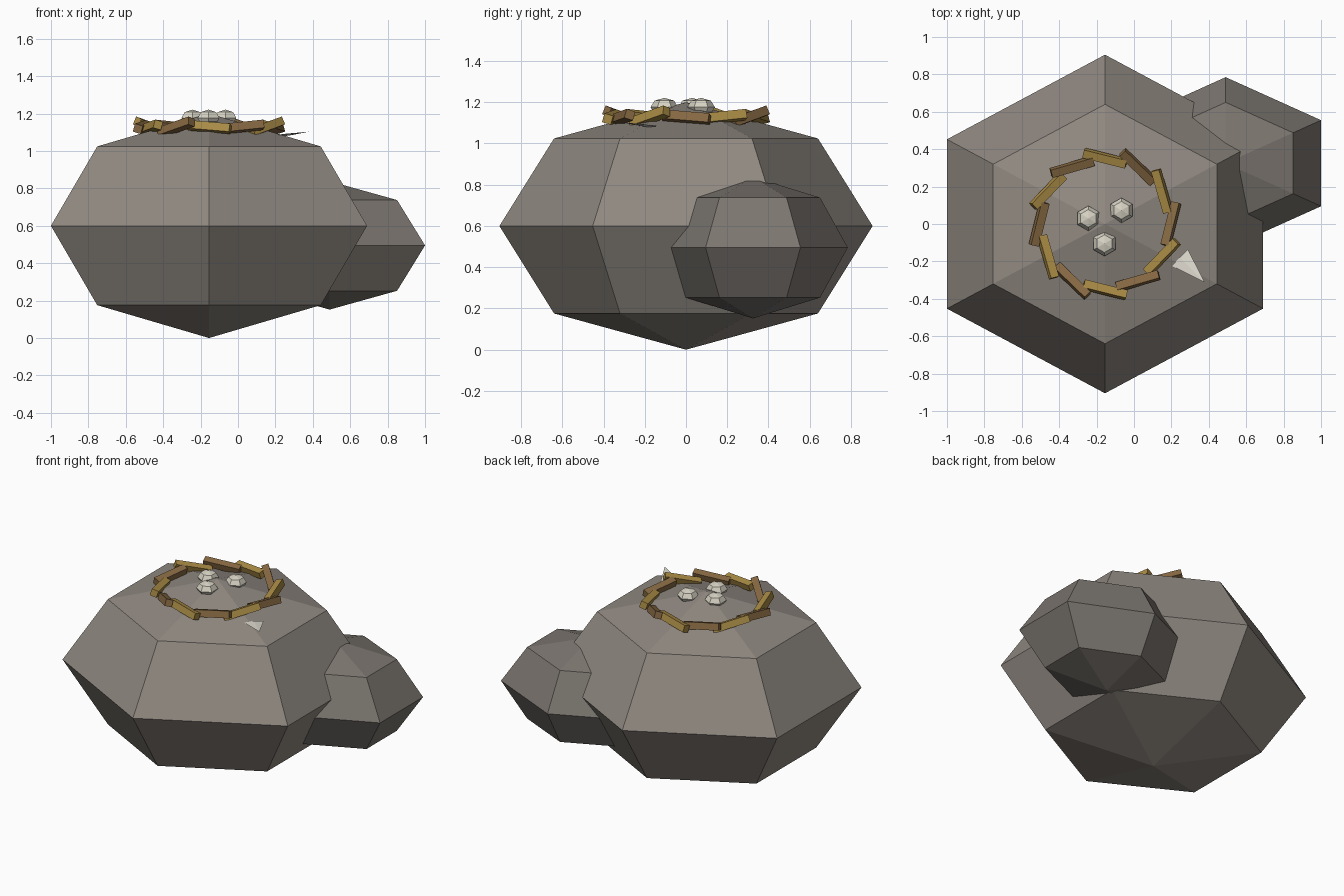
import bpy, bmesh
from math import radians, cos, sin, atan2
from mathutils import Matrix, Vector

if "Cube" in bpy.data.objects:
    bpy.data.objects.remove(bpy.data.objects["Cube"])


def material(name, rgb):
    m = bpy.data.materials.new(name)
    m.diffuse_color = (*rgb, 1)
    m.use_nodes = True
    m.node_tree.nodes["Principled BSDF"].inputs["Base Color"].default_value = m.diffuse_color
    return m


ROCK = material("rock", (0.28, 0.25, 0.22))
DARK_ROCK = material("dark_rock", (0.20, 0.18, 0.16))
STRAW = material("straw", (0.40, 0.26, 0.06))
TWIG = material("twig", (0.24, 0.14, 0.055))
EGG = material("eggshell", (0.68, 0.65, 0.55))
FEATHER = material("feather", (0.75, 0.72, 0.64))


def finish(name, bm, mat, loc, rot=(0, 0, 0)):
    mesh = bpy.data.meshes.new(name)
    bm.to_mesh(mesh)
    bm.free()
    mesh.materials.append(mat)
    ob = bpy.data.objects.new(name, mesh)
    ob.location, ob.rotation_euler = loc, rot
    bpy.context.collection.objects.link(ob)
    return ob


def faceted_ball(name, loc, radii, mat):
    bm = bmesh.new()
    bmesh.ops.create_uvsphere(bm, u_segments=6, v_segments=4, radius=1)
    bmesh.ops.scale(bm, vec=radii, verts=bm.verts)
    return finish(name, bm, mat, loc)


# Boulders
faceted_ball("main_boulder", (-0.155, 0, 0.6), (0.976, 0.905, 0.6), ROCK)
faceted_ball("side_boulder", (0.49, 0.325, 0.495), (0.589, 0.46, 0.343), DARK_ROCK)

# Nest: ring of overlapping twigs, tilt repeating every three
PITCH = (-0.08, 0.25, 0.10)
for i in range(12):
    a = radians(-30 * i)
    bm = bmesh.new()
    bmesh.ops.create_cube(bm, size=1)
    bmesh.ops.scale(bm, vec=(0.235, 0.045, 0.045), verts=bm.verts)
    pitch = PITCH[i % 3]
    finish(f"nest_twig_{i + 1}", bm, STRAW if i % 2 else TWIG,
           (-0.155 + 0.352 * cos(a), 0.352 * sin(a), 1.128),
           (-0.3, -pitch, a + radians(90 - 14)))

# Eggs
for i, (x, y) in enumerate([(-0.244, 0.03), (-0.067, 0.073), (-0.158, -0.105)]):
    faceted_ball(f"egg_{i + 1}", (x, y, 1.176), (0.067, 0.067, 0.045), EGG)

# Feather: flattened four-sided cone lying on the slope
base, tip = Vector((0.245, -0.18, 1.085)), Vector((0.378, -0.312, 1.103))
d = tip - base
bm = bmesh.new()
bmesh.ops.create_cone(bm, cap_ends=True, segments=4, radius1=0.062, radius2=0, depth=d.length,
                      matrix=Matrix.Rotation(radians(90), 4, 'Y'))
bmesh.ops.scale(bm, vec=(1, 1, 0.1), verts=bm.verts)
bmesh.ops.remove_doubles(bm, verts=bm.verts, dist=1e-5)
finish("feather", bm, FEATHER, (base + tip) / 2,
       (0, -atan2(d.z, d.xy.length), atan2(d.y, d.x)))
